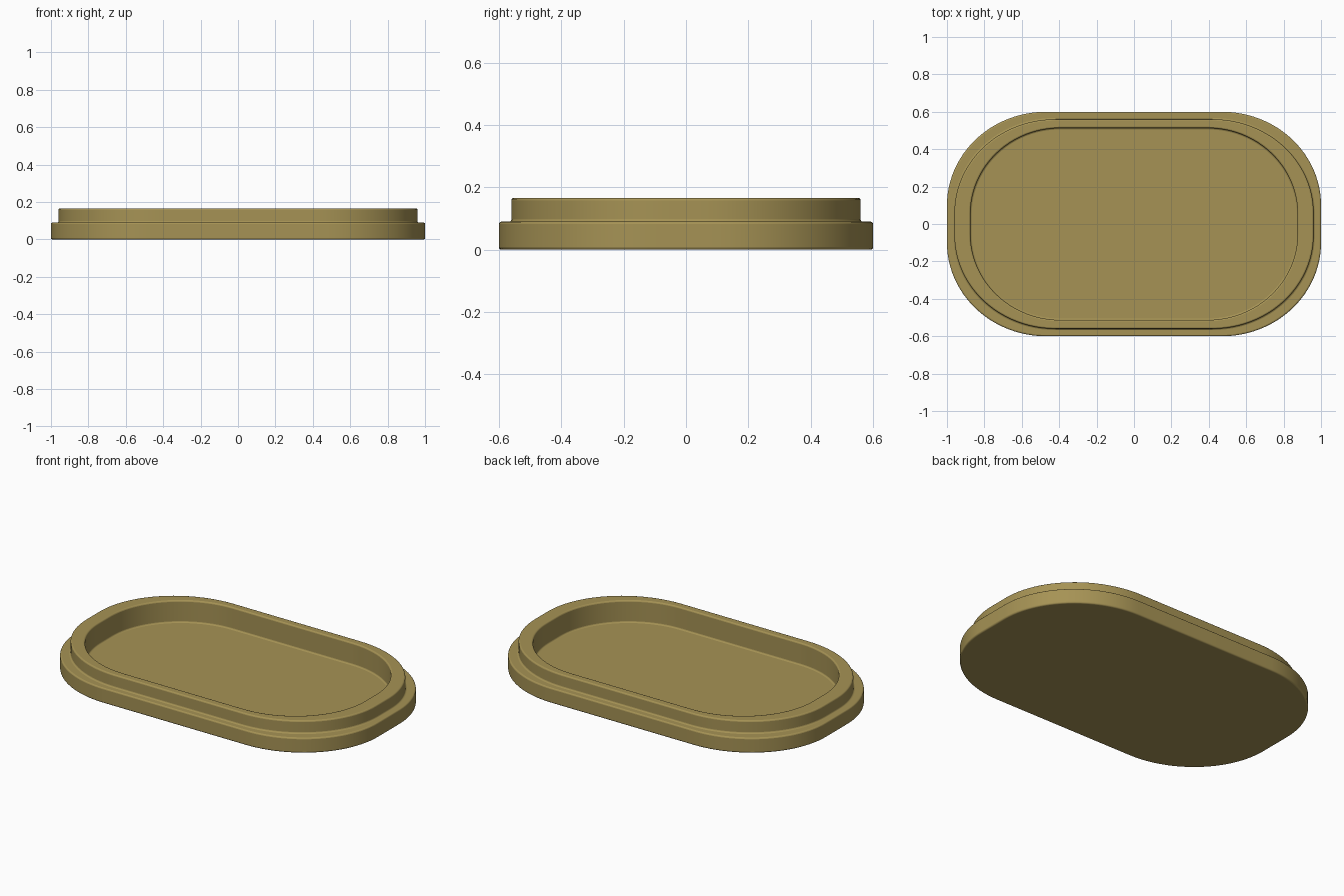
import bpy, bmesh
from math import cos, sin, pi, radians

if "Cube" in bpy.data.objects:
    bpy.data.objects.remove(bpy.data.objects["Cube"])

SEG = 24  # segments per rounded corner


def outline(a, b, rx, ry):
    """Rounded rectangle with half sizes a, b and corner radii rx, ry."""
    pts = []
    for q, (sx, sy) in enumerate([(1, 1), (-1, 1), (-1, -1), (1, -1)]):
        for i in range(SEG + 1):
            t = (q + i / SEG) * pi / 2
            pts.append((sx * (a - rx) + rx * cos(t), sy * (b - ry) + ry * sin(t)))
    return pts


def loft(name, rings):
    """Stack outlines into one closed body, capped at both ends."""
    bm = bmesh.new()
    loops = [[bm.verts.new((x, y, z)) for x, y in outline(a, b, rx, ry)]
             for a, b, rx, ry, z in rings]
    n = len(loops[0])
    for lo, hi in zip(loops, loops[1:]):
        for i in range(n):
            j = (i + 1) % n
            bm.faces.new((lo[i], lo[j], hi[j], hi[i]))
    bm.faces.new(loops[0][::-1])
    bm.faces.new(loops[-1])
    bmesh.ops.recalc_face_normals(bm, faces=bm.faces[:])
    me = bpy.data.meshes.new(name)
    bm.to_mesh(me)
    bm.free()
    ob = bpy.data.objects.new(name, me)
    bpy.context.collection.objects.link(ob)
    return ob


# Tray: outer base, stepped ledge, raised rim and recessed floor
outer = (1.0, 0.6, 0.53, 0.5)
rim = (0.96, 0.56, 0.54, 0.5)
cavity = (0.875, 0.513, 0.48, 0.46)
tray = loft("tray", [
    (*outer, 0.0),
    (*outer, 0.09),
    (*rim, 0.09),
    (*rim, 0.166),
    (*cavity, 0.166),
    (*cavity, 0.035),
])

# Softened edges
bevel = tray.modifiers.new("soft_edges", 'BEVEL')
bevel.width = 0.008
bevel.segments = 3
bevel.limit_method = 'ANGLE'
bevel.angle_limit = radians(50)

# Brass-coloured finish
mat = bpy.data.materials.new("brass")
mat.diffuse_color = (0.38, 0.29, 0.09, 1)
mat.use_nodes = True
mat.node_tree.nodes["Principled BSDF"].inputs["Base Color"].default_value = mat.diffuse_color
tray.data.materials.append(mat)

bpy.context.view_layer.objects.active = tray
tray.select_set(True)
bpy.ops.object.shade_smooth_by_angle(angle=radians(35))
